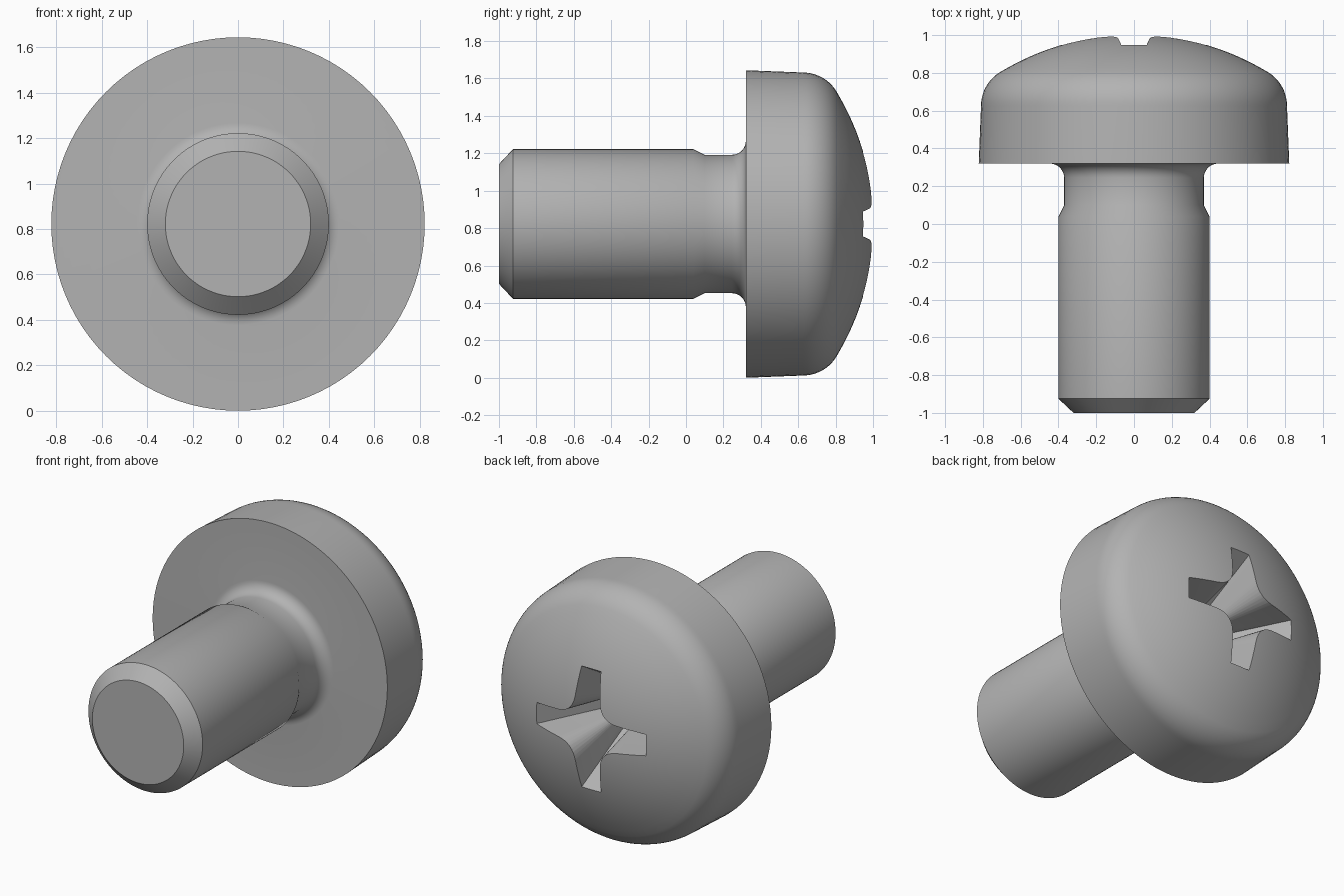
import bpy, bmesh, math
from math import sin, cos, pi, radians

if "Cube" in bpy.data.objects:
    bpy.data.objects.remove(bpy.data.objects["Cube"])

HEAD_R, SEG = 0.822, 96
ZC = HEAD_R

steel = bpy.data.materials.new("grey steel")
steel.diffuse_color = (0.45, 0.45, 0.45, 1)
steel.use_nodes = True
steel.node_tree.nodes["Principled BSDF"].inputs["Base Color"].default_value = steel.diffuse_color


def make_object(name, rings):
    """Skin a stack of rings (equal point counts) and cap both ends."""
    bm = bmesh.new()
    loops = [[bm.verts.new(p) for p in ring] for ring in rings]
    n = len(loops[0])
    for a, b in zip(loops, loops[1:]):
        for i in range(n):
            j = (i + 1) % n
            bm.faces.new((a[i], a[j], b[j], b[i]))
    bm.faces.new(loops[0])
    bm.faces.new(loops[-1])
    bmesh.ops.recalc_face_normals(bm, faces=bm.faces)
    me = bpy.data.meshes.new(name)
    bm.to_mesh(me)
    bm.free()
    me.materials.append(steel)
    ob = bpy.data.objects.new(name, me)
    bpy.context.collection.objects.link(ob)
    return ob


# Screw profile as (radius, y): shank, neck, neck fillet, head side, shoulder, dome
profile = [(0.32, -1), (0.4, -0.925), (0.4, 0.04), (0.37, 0.10), (0.37, 0.245)]
for k in range(1, 9):
    a = k / 8 * pi / 2
    profile.append((0.445 - 0.075 * cos(a), 0.245 + 0.075 * sin(a)))
profile += [(HEAD_R, 0.32)]
for k in range(11):
    a = radians(90 - 58.6 * k / 10)
    profile.append((0.60 + 0.21 * sin(a), 0.625 + 0.21 * cos(a)))
for k in range(1, 16):
    a = radians(31.4 * (1 - k / 15.3))
    profile.append((1.36 * sin(a), -0.357 + 1.36 * cos(a)))

screw = make_object("screw_body", [
    [(r * cos(2 * pi * i / SEG), y, ZC + r * sin(2 * pi * i / SEG)) for i in range(SEG)]
    for r, y in profile])


# Tapered cross recess with rounded inner corners
def cross(y, tip, w):
    quarter = [(tip, w)]
    a, b, c = (tip * 0.5, w * 1.25), (w * 1.4, w * 1.4), (w * 1.25, tip * 0.5)
    for k in range(9):
        t = k / 8
        quarter.append(tuple((1 - t) ** 2 * a[i] + 2 * t * (1 - t) * b[i] + t * t * c[i]
                             for i in (0, 1)))
    quarter.append((w, tip))
    ring = []
    for q in range(4):
        s, co = (0, 1, 0, -1)[q], (1, 0, -1, 0)[q]
        ring += [(x * co - z * s, y, ZC + x * s + z * co) for x, z in quarter]
    return ring


cutter = make_object("recess_cutter", [cross(0.5, 0.11, 0.04), cross(1.05, 0.445, 0.073)])
cutter.hide_render = True

mod = screw.modifiers.new("recess", 'BOOLEAN')
mod.object = cutter
mod.operation = 'DIFFERENCE'
mod.solver = 'EXACT'
bpy.context.view_layer.objects.active = screw
screw.select_set(True)
cutter.select_set(False)
bpy.ops.object.modifier_apply(modifier="recess")
bpy.data.objects.remove(cutter)
bpy.ops.object.shade_smooth_by_angle(angle=radians(32))
